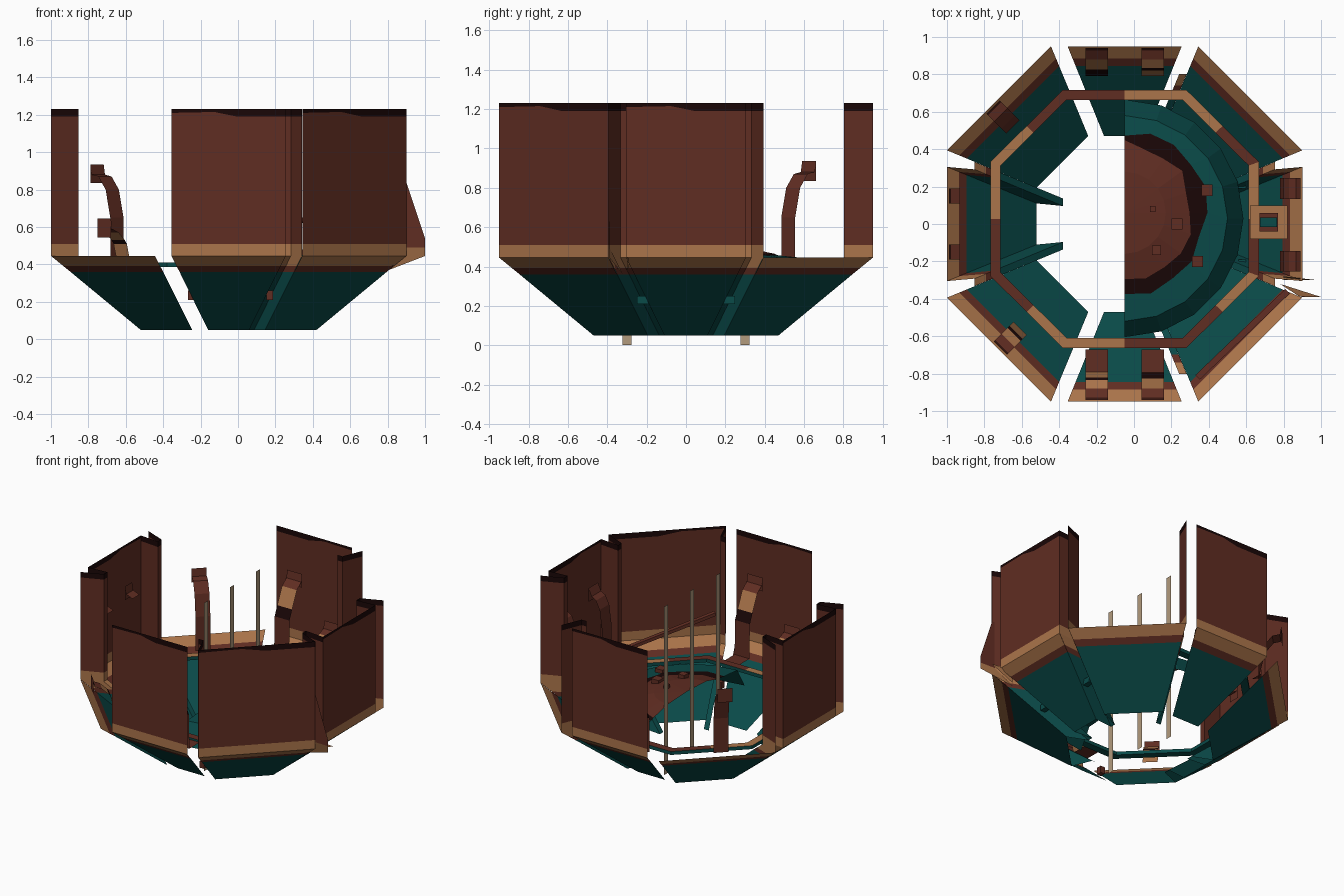
import bpy, math, random
from mathutils import Vector

if "Cube" in bpy.data.objects:
    bpy.data.objects.remove(bpy.data.objects["Cube"])

random.seed(3)
CX = -0.05
COLORS = [("brown", (.117, .026, .016)), ("tan", (.41, .178, .070)), ("teal", (.003, .069, .066)),
          ("dark_trim", (.010, .002, .002)), ("pale_wood", (.45, .33, .205))]
MATS = []
for name, c in COLORS:
    m = bpy.data.materials.new(name)
    m.diffuse_color = (*c, 1)
    m.use_nodes = True
    m.node_tree.nodes["Principled BSDF"].inputs["Base Color"].default_value = m.diffuse_color
    MATS.append(m)
BROWN, TAN, TEAL, DARK, PALE = range(5)


def build(name, faces):
    """faces: list of (points, colour index)"""
    verts, polys = [], []
    for pts, _ in faces:
        polys.append(list(range(len(verts), len(verts) + len(pts))))
        verts += [tuple(p) for p in pts]
    me = bpy.data.meshes.new(name)
    me.from_pydata(verts, [], polys)
    for m in MATS:
        me.materials.append(m)
    for p, (_, c) in zip(me.polygons, faces):
        p.material_index = c
    ob = bpy.data.objects.new(name, me)
    bpy.context.collection.objects.link(ob)
    return ob


def side(k, t, r, z):
    """point on side k: t along the side, r outward, z up"""
    a = math.radians(45 * k)
    return (CX + r * math.cos(a) - t * math.sin(a), r * math.sin(a) + t * math.cos(a), z)


def prism(low, high, top=None, body=BROWN):
    """faces of a block between two matching loops"""
    n = len(low)
    out = [(low[::-1], body), (high, body if top is None else top)]
    for i in range(n):
        j = (i + 1) % n
        out.append(([low[i], low[j], high[j], high[i]], body))
    return out


def box(x, y, z, sx, sy, sz, top=None, body=BROWN):
    loop = [(x - sx/2, y - sy/2), (x + sx/2, y - sy/2), (x + sx/2, y + sy/2), (x - sx/2, y + sy/2)]
    return prism([(a, b, z) for a, b in loop], [(a, b, z + sz) for a, b in loop], top, body)


# sloping hull panels on all eight sides (radius, height, colour of band below)
HULL = [(.95, .445, TAN), (.885, .392, BROWN), (.845, .36, TEAL), (.47, .05, None)]
for k in range(8):
    top, bot = (.305, .11) if k % 2 == 0 else (.393, .195)
    half = lambda r: bot + (top - bot) * (r - .47) / .48
    faces = []
    for (r0, z0, c), (r1, z1, _) in zip(HULL, HULL[1:]):
        a, b = half(r0), half(r1)
        faces.append(([side(k, -a, r0, z0), side(k, a, r0, z0),
                       side(k, b, r1, z1), side(k, -b, r1, z1)], c))
    build("hull_panel", faces)

# upright walls on five sides, with a tan foot and an uneven dark rim
RIM = [(-1, 1.21), (-.25, 1.215), (.15, 1.19), (1, 1.19)]
for k in (0, 2, 4, 6, 7):
    h = .305 if k % 2 == 0 else .393
    faces = []
    for (t0, z0), (t1, z1) in zip(RIM, RIM[1:]):
        cols = [(.445, .445, TAN), (.51, .51, BROWN), (z0, z1, DARK), (1.23, 1.23, None)]
        for (a0, a1, c), (b0, b1, _) in zip(cols, cols[1:]):
            faces.append(([side(k, t0*h, .95, a0), side(k, t1*h, .95, a1),
                           side(k, t1*h, .95, b1), side(k, t0*h, .95, b0)], c))
    build("wall", faces)

# channel ribs in the gaps: height, outer and inner radius share, colour below
RIB = [(1.23, 1, .845, DARK), (1.19, 1, .845, BROWN), (.51, 1, .845, TAN), (.445, 1, .845, TAN),
       (.392, .93, .78, BROWN), (.36, .89, .735, TEAL), (.05, .495, .347, None)]


def rib(k, sgn, closed):
    rows = []
    for z, o, i, c in RIB:
        ro, ri = .95 * o, .95 * i
        near = .11 + .195 * (ro - .47) / .48
        rows.append(([side(k, sgn * t, r, z) for t, r in
                      ((.393 * o, ro), (.393 * i, ri), (.393 * i - .04, ri), (near, ro))], c))
    faces = []
    for (p, c), (q, _) in zip(rows, rows[1:]):
        for s in range(3 if closed else 2):
            faces.append(([p[s], p[s + 1], q[s + 1], q[s]], c))
    build("rib", faces)


for k, sgn in ((0, 1), (0, -1), (4, 1), (4, -1)):
    rib(k, sgn, True)
rib(2, -1, False)
rib(6, 1, False)

# bent fins sticking out at one corner
build("bent_fin", [
    ([(.88, -.385, .84), (.9, -.39, .84), (1, -.39, .54), (1, -.39, .49), (.88, -.385, .49)], BROWN),
    ([(.88, -.385, .49), (1, -.39, .49), (1, -.39, .445), (.78, -.32, .36)], TAN),
    ([(.8, -.28, .44), (.98, -.3, .45), (.8, -.3, .37)], TAN)])


# inner octagonal rail, its top alternating tan and brown
def octagon(x, y, ex, ey):
    return [Vector((CX + a, .027 + b, 0)) for a, b in
            ((-ex, y), (ex, y), (x, ey), (x, -ey), (ex, -y), (-ex, -y), (-x, -ey), (-x, ey))]


outer, inner = octagon(.718, .69, .33, .305), octagon(.663, .637, .31, .285)
TOPS = [BROWN, TAN, TAN, BROWN, TAN, BROWN, TAN, BROWN, BROWN, TAN, TAN, BROWN, BROWN, TAN, TAN, BROWN]
faces = []
for i in range(16):
    s, j, h = i // 2, (i // 2 + 1) % 8, (i % 2) / 2
    q = [outer[s].lerp(outer[j], h), outer[s].lerp(outer[j], h + .5),
         inner[s].lerp(inner[j], h + .5), inner[s].lerp(inner[j], h)][::-1]
    faces += prism([p + Vector((0, 0, .385)) for p in q], [p + Vector((0, 0, .41)) for p in q], TOPS[i], TEAL)
build("inner_rail", faces)

# half dome floor with a ragged brown centre
DOME = [(0, .51, BROWN), (.22, .50, BROWN), (.37, .465, DARK), (.44, .455, TEAL), (.55, .445, TEAL), (.635, .30, None)]
N = 10
grid = []
for r, z, _ in DOME:
    row = []
    for i in range(N + 1):
        a = math.radians(-90 + 180 * i / N)
        rr = r * random.uniform(.93, 1.05) if .3 < r < .5 else r
        row.append((CX + rr * math.cos(a), (.06 if r < .5 else .03) + rr * math.sin(a), z))
    grid.append(row)
faces = []
for n in range(len(DOME) - 1):
    for i in range(N):
        if n == 0:
            faces.append(([grid[0][0], grid[1][i], grid[1][i+1]], BROWN))
        else:
            faces.append(([grid[n][i], grid[n+1][i], grid[n+1][i+1], grid[n][i+1]], DOME[n][2]))
build("dome_floor", faces)
faces = []
for x, y, z, s in ((.10, .08, .49, .03), (.23, 0, .47, .06), (.12, -.14, .48, .05), (.34, -.2, .44, .06), (.39, .18, .44, .06)):
    faces += box(x, y, z, s, s, .04)
build("dome_studs", faces)

# bent strap arms reaching out to the rim (radius, height, colour of next segment)
TALL = [(.79, .40, BROWN), (.79, .65, BROWN), (.825, .80, BROWN), (.88, .87, BROWN), (.93, .88, BROWN)]
BANDED = [(.79, .40, BROWN), (.795, .65, DARK), (.825, .72, TAN), (.88, .84, BROWN), (.93, .88, BROWN)]
LOW = [(.79, .40, TAN), (.82, .51, DARK), (.835, .53, TAN), (.88, .57, BROWN), (.93, .59, BROWN)]
RIGHT = [(.83, .40, BROWN), (.83, .65, BROWN), (.85, .80, BROWN), (.88, .86, BROWN), (.915, .88, BROWN)]
SHORT = [(.88, .86, BROWN), (.93, .88, BROWN)]
FOOT = [(.67, .40, BROWN)]


def arm(k, t, path, w=.05):
    z = path[-1][1]
    pts = path + [(.94, z + .055, BROWN), (.94, z - .045, BROWN)]
    build("strap_arm", [([side(k, t - w, r0, z0), side(k, t + w, r0, z0),
                          side(k, t + w, r1, z1), side(k, t - w, r1, z1)], c)
                        for (r0, z0, c), (r1, z1, _) in zip(pts, pts[1:])])


arm(3, .055, TALL)
arm(5, 0, LOW)
arm(2, .15, BANDED, .06)
arm(2, -.15, LOW, .06)
arm(6, .15, FOOT + BANDED, .06)
arm(6, -.15, FOOT + LOW, .06)
arm(0, -.2, RIGHT, .055)
arm(0, .19, RIGHT, .055)
for t in (-.15, .15):
    arm(4, t, SHORT, .04)

# small console on the right side
build("console", box(.72, .01, .40, .20, .18, .05, TAN) + box(.72, .01, .45, .10, .10, .02)
      + box(.72, .01, .47, .09, .05, .02, TEAL, TEAL))

# fallen beam leaning along the inside of one wall
a, b = Vector((.34, -.82, .64)), Vector((.82, -.36, .40))
wide, up = Vector((.012, -.012, 0)), Vector((0, 0, .012))
ends = [[p + wide + up, p - wide + up, p - wide - up, p + wide - up] for p in (a, b)]
build("fallen_beam", prism(ends[0], ends[1], None, BROWN))

# thin upright posts
for y, z0 in ((-.3, 0), (0, .05), (.3, 0)):
    build("post", [([(CX, y - .023, z0), (CX, y + .023, z0), (CX, y + .023, 1.23), (CX, y - .023, 1.23)], PALE)])

# little clips bridging the hull gaps
clips = []
for x in (-.25, .17):
    clips += box(x, -.64, .21, .035, .04, .05)
for y in (-.22, .22):
    clips += box(.58, y, .21, .04, .06, .04, TEAL, TEAL)
build("gap_clips", clips)
